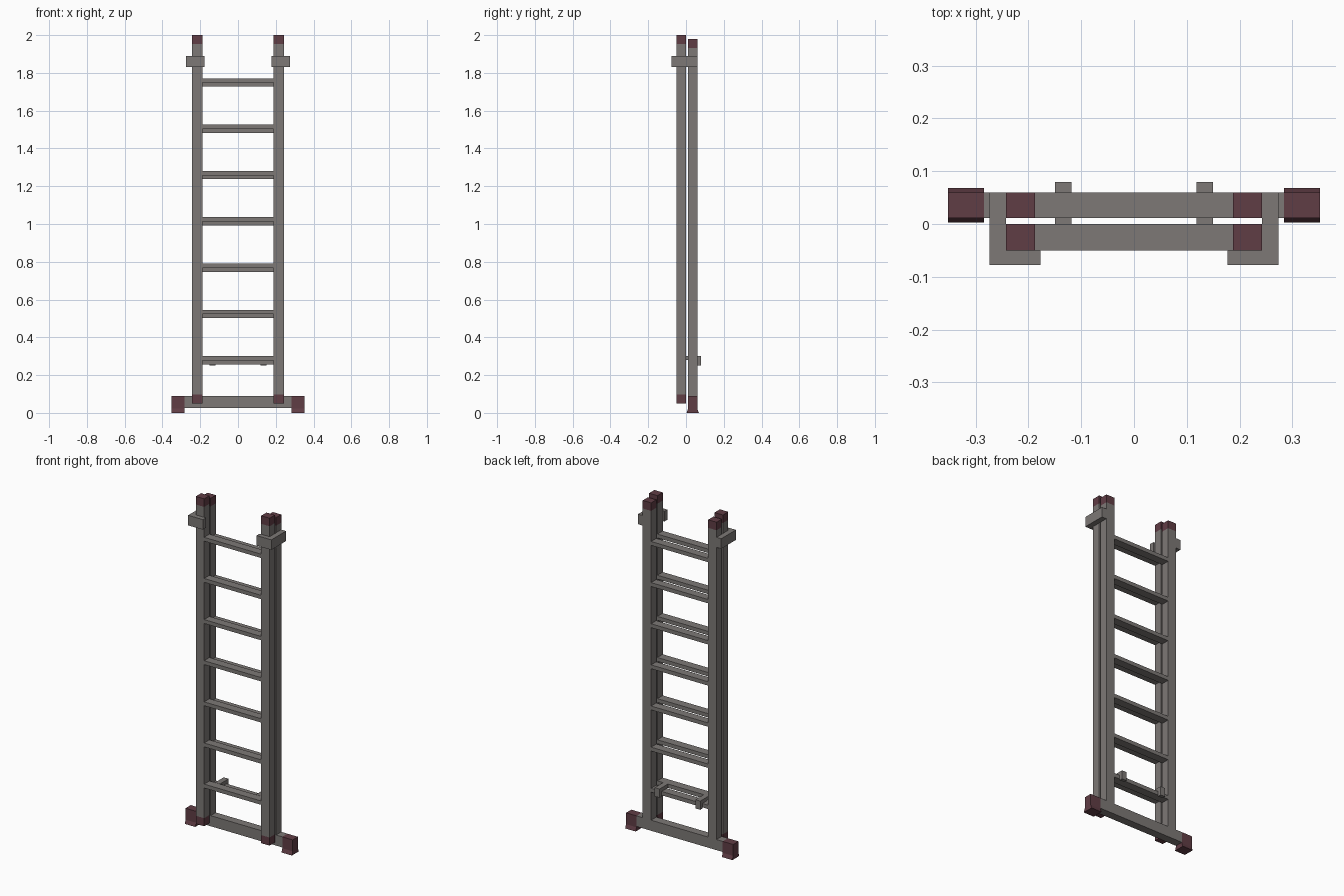
import bpy
import bmesh

cube = bpy.data.objects.get("Cube")
if cube:
    bpy.data.objects.remove(cube)


def material(name, rgb):
    mat = bpy.data.materials.new(name)
    mat.use_nodes = True
    mat.diffuse_color = (*rgb, 1)
    mat.node_tree.nodes["Principled BSDF"].inputs["Base Color"].default_value = (*rgb, 1)
    return mat


METAL = material("grey metal", (0.205, 0.19, 0.182))
RUBBER = material("dark red rubber", (0.118, 0.047, 0.06))


def profile_part(name, mat, points, axis, start, end):
    """Extrude a closed outline along x (points are y, z) or z (points are x, y)."""
    def place(p, t):
        return (t, *p) if axis == "x" else (*p, t)

    bm = bmesh.new()
    face = bm.faces.new([bm.verts.new(place(p, start)) for p in points])
    moved = bmesh.ops.extrude_face_region(bm, geom=[face])["geom"]
    offset = place((0, 0), end - start)
    bmesh.ops.translate(bm, vec=offset, verts=[g for g in moved if isinstance(g, bmesh.types.BMVert)])
    bmesh.ops.recalc_face_normals(bm, faces=bm.faces)
    mesh = bpy.data.meshes.new(name)
    bm.to_mesh(mesh)
    bm.free()
    mesh.materials.append(mat)
    obj = bpy.data.objects.new(name, mesh)
    bpy.context.collection.objects.link(obj)
    return obj


def box(name, mat, x, y, z):
    outline = [(x[0], y[0]), (x[1], y[0]), (x[1], y[1]), (x[0], y[1])]
    return profile_part(name, mat, outline, "z", *z)


def mirrored(obj):
    obj.modifiers.new("Mirror", "MIRROR")
    return obj


RAIL = (0.188, 0.243)
FRONT = (-0.05, 0.0)
BACK = (0.011, 0.06)
CAP = 0.048

# Two ladder sections: rails, end caps and rungs
for label, depth, bottom, top, drop in (("front", FRONT, 0.05, 2.0, 0), ("back", BACK, 0.09, 1.98, 0.021)):
    low = bottom + CAP if label == "front" else bottom
    mirrored(box(label + "_rails", METAL, RAIL, depth, (low, top - CAP)))
    mirrored(box(label + "_top_caps", RUBBER, RAIL, depth, (top - CAP, top)))
    if label == "front":
        mirrored(box("front_bottom_caps", RUBBER, RAIL, depth, (bottom, low)))
    for i in range(7):
        z = 0.301 + 0.245 * i - drop
        box(f"{label}_rung_{i + 1}", METAL, (-RAIL[0], RAIL[0]), depth, (z - 0.023, z))

# Stabiliser bar with flared rubber feet
box("stabiliser_bar", METAL, (-0.284, 0.284), BACK, (0.027, 0.09))
foot = [(0.003, 0), (0.068, 0), (0.06, 0.022), (0.06, 0.09), (0.011, 0.09), (0.011, 0.022)]
mirrored(profile_part("stabiliser_feet", RUBBER, foot, "x", 0.284, 0.353))

# Guide brackets wrapping the front rails
bracket = [(0.243, 0.06), (0.274, 0.06), (0.274, -0.078), (0.177, -0.078), (0.177, -0.05), (0.243, -0.05)]
mirrored(profile_part("guide_brackets", METAL, bracket, "z", 1.83, 1.89))

# Hooks reaching from the front rung over the back one
hook = [(0, 0.28), (0, 0.302), (0.08, 0.302), (0.08, 0.25), (0.06, 0.25), (0.06, 0.28)]
mirrored(profile_part("rung_hooks", METAL, hook, "x", 0.118, 0.15))
